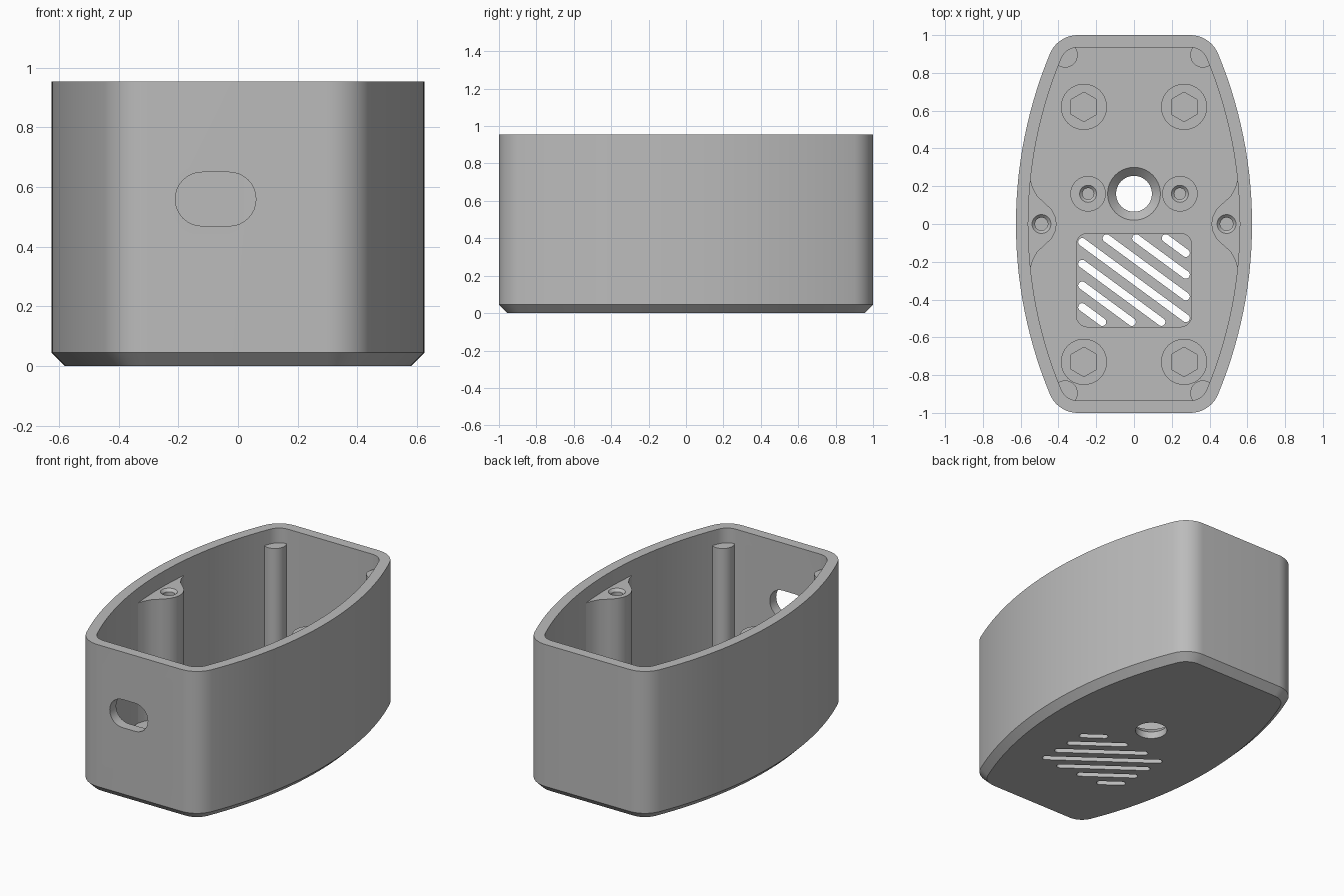
import bpy, bmesh
from math import sin, cos, pi, sqrt, atan2, radians
from mathutils import Matrix

cube = bpy.data.objects.get("Cube")
if cube:
    bpy.data.objects.remove(cube, do_unlink=True)

grey = bpy.data.materials.new("plain_grey")
grey.use_nodes = True
grey.diffuse_color = (0.5, 0.5, 0.5, 1)
grey.node_tree.nodes["Principled BSDF"].inputs["Base Color"].default_value = (0.5, 0.5, 0.5, 1)

HEIGHT, WALL, FLOOR, CHAMFER = 0.955, 0.065, 0.09, 0.045
POST_TOP = 0.86
HALF_W, SIDE_R, CORNER_R = 0.625, 2.35, 0.16


def arc(cx, cy, r, a0, a1, n):
    return [(cx + r * cos(a0 + (a1 - a0) * i / n), cy + r * sin(a0 + (a1 - a0) * i / n))
            for i in range(n + 1)]


def circle(cx, cy, r, n=40, turn=0.0):
    return arc(cx, cy, r, turn, turn + 2 * pi, n)[:-1]


def outline(inset):
    """Bowed sides joined to flat ends by tangent corner arcs."""
    side_x, corner_y = HALF_W - SIDE_R, 1 - CORNER_R
    corner_x = side_x + sqrt((SIDE_R - CORNER_R) ** 2 - corner_y ** 2)
    a = atan2(corner_y, corner_x - side_x)
    right = arc(side_x, 0, SIDE_R - inset, -a, a, 28)
    corner = arc(corner_x, corner_y, CORNER_R - inset, a, pi / 2, 10)[1:]
    half = [(x, -y) for x, y in reversed(corner)] + right + corner
    return half + [(-x, -y) for x, y in half]


def rounded_rect(cx, cy, w, h, r, n=8):
    pts = []
    for k, (sx, sy) in enumerate([(1, 1), (-1, 1), (-1, -1), (1, -1)]):
        pts += arc(cx + sx * (w / 2 - r), cy + sy * (h / 2 - r), r, k * pi / 2, (k + 1) * pi / 2, n)
    return pts


def loft(name, rings, matrix=None):
    """Skin a stack of (outline, z) rings and cap both ends."""
    bm = bmesh.new()
    loops = [[bm.verts.new((x, y, z)) for x, y in pts] for pts, z in rings]
    for low, high in zip(loops, loops[1:]):
        for i in range(len(low)):
            j = (i + 1) % len(low)
            bm.faces.new((low[i], low[j], high[j], high[i]))
    bm.faces.new(loops[0][::-1])
    bm.faces.new(loops[-1])
    bmesh.ops.remove_doubles(bm, verts=bm.verts, dist=1e-5)
    if matrix:
        bm.transform(matrix)
    bmesh.ops.recalc_face_normals(bm, faces=bm.faces)
    mesh = bpy.data.meshes.new(name)
    bm.to_mesh(mesh)
    bm.free()
    mesh.materials.append(grey)
    obj = bpy.data.objects.new(name, mesh)
    bpy.context.collection.objects.link(obj)
    return obj


def cut(obj, cutter, operation="DIFFERENCE"):
    mod = obj.modifiers.new("cut", "BOOLEAN")
    mod.operation, mod.solver, mod.object = operation, "EXACT", cutter
    bpy.ops.object.select_all(action="DESELECT")
    bpy.context.view_layer.objects.active = obj
    obj.select_set(True)
    bpy.ops.object.modifier_apply(modifier=mod.name)
    bpy.data.objects.remove(cutter, do_unlink=True)


parts = []

# Open tray with chamfered bottom edge
shell = loft("shell", [(outline(CHAMFER), 0), (outline(0), CHAMFER), (outline(0), HEIGHT),
                       (outline(WALL), HEIGHT), (outline(WALL), FLOOR)])
parts.append(shell)

# Rounded port in the front wall
port = rounded_rect(-0.075, 0.56, 0.27, 0.18, 0.089)
cut(shell, loft("port_cutter", [(port, 0.85), (port, 1.1)], Matrix.Rotation(pi / 2, 4, "X")))

# Countersunk hole through the floor
cut(shell, loft("hole_cutter", [(circle(0, 0.16, 0.095), -0.1), (circle(0, 0.16, 0.095), 0.045),
                                (circle(0, 0.16, 0.145), FLOOR + 0.005),
                                (circle(0, 0.16, 0.145), FLOOR + 0.05)]))

# Recessed vent panel with diagonal slots clipped to its border
panel = rounded_rect(0, -0.297, 0.61, 0.495, 0.06)
cut(shell, loft("panel_cutter", [(panel, 0.045), (panel, 0.2)]))
slope = radians(-36.3)
x_lim, y_lim = 0.275, 0.222
for k in range(-3, 4):
    rise = k * 0.115
    t = -0.735
    ends = sorted([(y_lim - rise) / t, (-y_lim - rise) / t])
    x0, x1 = max(-x_lim, ends[0]), min(x_lim, ends[1])
    xm = (x0 + x1) / 2
    slot = rounded_rect(0, 0, (x1 - x0) / cos(slope) + 0.04, 0.042, 0.0205)
    place = Matrix.Translation((xm, -0.297 + rise + t * xm, 0)) @ Matrix.Rotation(slope, 4, "Z")
    cut(shell, loft("slot_cutter", [(slot, -0.1), (slot, 0.3)], place))

for side, label in ((1, "left"), (-1, "right")):
    for y, end in ((-0.895, "front"), (0.895, "back")):
        # Corner posts
        ring = circle(side * 0.365, y, 0.067)
        parts.append(loft(f"corner_post_{end}_{label}", [(ring, 0.06), (ring, POST_TOP)]))

    for y, end in ((-0.73, "front"), (0.62, "back")):
        # Nut bosses with hexagonal pockets
        ring = circle(side * 0.265, y, 0.122)
        boss = loft(f"nut_boss_{end}_{label}", [(ring, 0.06), (ring, 0.18)])
        hexagon = circle(side * 0.265, y, 0.078, 6, pi / 6)
        cut(boss, loft("hex_cutter", [(hexagon, 0.11), (hexagon, 0.3)]))
        parts.append(boss)

    # Small screw posts beside the floor hole
    x, y = side * 0.243, 0.16
    parts.append(loft(f"screw_post_{label}", [
        (circle(x, y, 0.094), 0.06), (circle(x, y, 0.094), 0.18), (circle(x, y, 0.045), 0.18),
        (circle(x, y, 0.03), 0.165), (circle(x, y, 0.03), 0.1)]))

    # Side bosses flared into the wall
    flare = [(0.585, 0.25), (0.55, 0.24), (0.535, 0.19), (0.51, 0.145), (0.47, 0.11), (0.435, 0.075), (0.415, 0.035)]
    pts = flare + [(0.41, 0)] + [(px, -py) for px, py in reversed(flare)]
    pts = [(side * px, py) for px, py in pts]
    boss = loft(f"side_boss_{label}", [(pts, 0.06), (pts, POST_TOP)])
    x = side * 0.49
    cut(boss, loft("screw_cutter", [
        (circle(x, 0, 0.034), 0.6), (circle(x, 0, 0.034), POST_TOP - 0.016),
        (circle(x, 0, 0.052), POST_TOP + 0.002), (circle(x, 0, 0.052), POST_TOP + 0.1)]))
    parts.append(boss)

# Smooth curved walls, keep hard edges
for obj in parts:
    bpy.ops.object.select_all(action="DESELECT")
    bpy.context.view_layer.objects.active = obj
    obj.select_set(True)
    bpy.ops.object.shade_smooth_by_angle(angle=radians(30))
